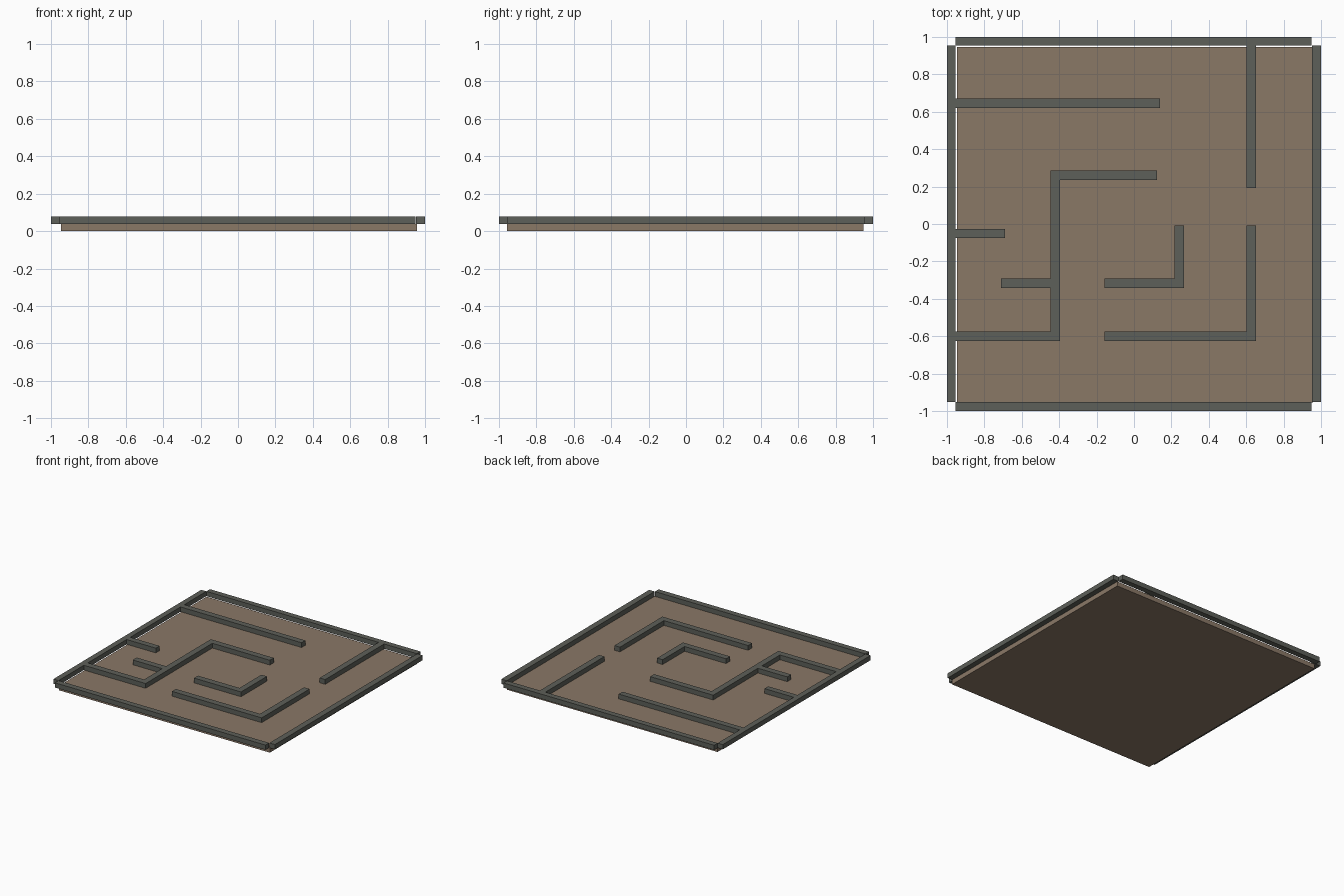
import bpy

if "Cube" in bpy.data.objects:
    bpy.data.objects.remove(bpy.data.objects["Cube"])


def material(name, rgb):
    m = bpy.data.materials.new(name)
    m.diffuse_color = (*rgb, 1.0)
    m.use_nodes = True
    m.node_tree.nodes["Principled BSDF"].inputs["Base Color"].default_value = m.diffuse_color
    return m


FLOOR = material("warm brown floor", (0.255, 0.188, 0.134))
WALL = material("dark grey wall", (0.110, 0.115, 0.100))


def box(name, x0, x1, y0, y1, z0, z1, mat):
    bpy.ops.mesh.primitive_cube_add(size=1, location=((x0 + x1) / 2, (y0 + y1) / 2, (z0 + z1) / 2))
    ob = bpy.context.object
    ob.name = name
    ob.scale = (x1 - x0, y1 - y0, z1 - z0)
    bpy.ops.object.transform_apply(location=False, rotation=False, scale=True)
    ob.data.materials.append(mat)


BASE, TOP = 0.038, 0.077

# floor slab, slightly off centre inside the border
box("floor", -0.947, 0.956, -0.955, 0.947, 0, BASE, FLOOR)

# border and inner walls: x0, x1, y0, y1
walls = {
    "back_border": (-0.954, 0.948, 0.954, 1.0),
    "front_border": (-0.954, 0.948, -1.0, -0.953),
    "left_border": (-1.0, -0.954, -0.953, 0.954),
    "right_border": (0.951, 1.0, -0.953, 0.954),
    "back_left_wall": (-0.954, 0.139, 0.621, 0.670),
    "back_right_wall": (0.602, 0.652, 0.193, 0.954),
    "middle_cross_wall": (-0.446, 0.123, 0.235, 0.286),
    "middle_long_wall": (-0.446, -0.396, -0.626, 0.235),
    "left_stub": (-0.954, -0.690, -0.075, -0.027),
    "side_stub": (-0.711, -0.446, -0.342, -0.291),
    "front_left_wall": (-0.954, -0.446, -0.626, -0.575),
    "hook_long_wall": (-0.158, 0.267, -0.342, -0.291),
    "hook_short_wall": (0.217, 0.267, -0.291, -0.008),
    "front_right_wall": (-0.158, 0.652, -0.626, -0.575),
    "corner_wall": (0.602, 0.652, -0.575, -0.008),
}
for name, (x0, x1, y0, y1) in walls.items():
    box(name, x0, x1, y0, y1, BASE, TOP, WALL)
